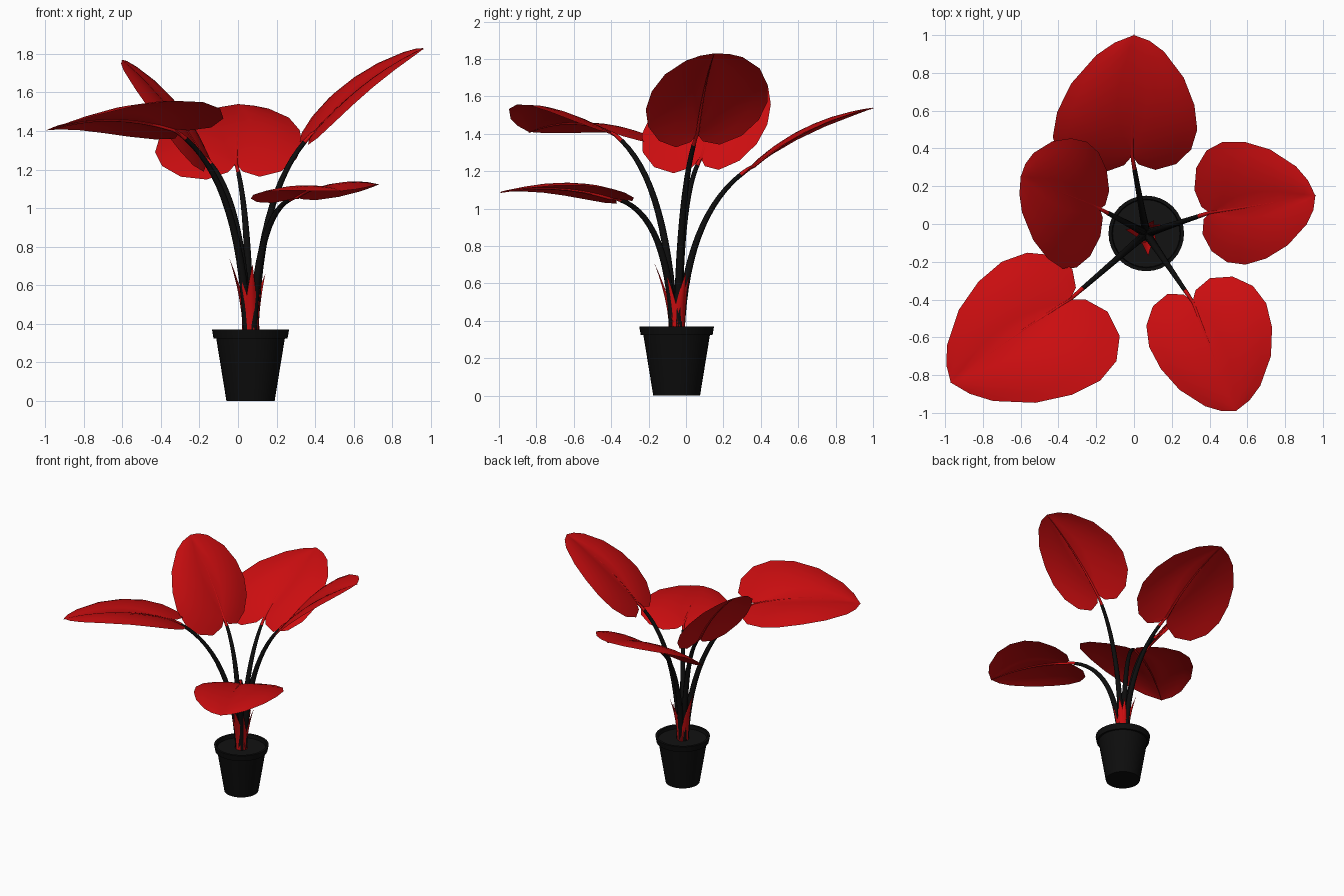
import bpy, bmesh, math
from mathutils import Vector

cube = bpy.data.objects.get("Cube")
if cube:
    bpy.data.objects.remove(cube)

CENTRE = Vector((0.065, -0.05, 0))


def material(name, rgb):
    m = bpy.data.materials.new(name)
    m.use_nodes = True
    m.diffuse_color = (*rgb, 1)
    bsdf = next(n for n in m.node_tree.nodes if n.type == 'BSDF_PRINCIPLED')
    bsdf.inputs["Base Color"].default_value = (*rgb, 1)
    return m


RED = material("leaf red", (0.6, 0.004, 0.005))
BLACK = material("stem and pot black", (0.004, 0.004, 0.004))
SOIL = material("soil black", (0.006, 0.006, 0.006))


def finish(name, bm, mat, angle=40):
    bmesh.ops.remove_doubles(bm, verts=bm.verts, dist=0.0005)
    mesh = bpy.data.meshes.new(name)
    bm.to_mesh(mesh)
    bm.free()
    mesh.materials.append(mat)
    ob = bpy.data.objects.new(name, mesh)
    bpy.context.collection.objects.link(ob)
    bpy.ops.object.select_all(action='DESELECT')
    ob.select_set(True)
    bpy.context.view_layer.objects.active = ob
    bpy.ops.object.shade_smooth_by_angle(angle=math.radians(angle))
    return ob


def bridge(bm, rows, closed=False):
    """Quads between successive rows of points."""
    rows = [[bm.verts.new(p) for p in row] for row in rows]
    n = len(rows[0])
    for a, b in zip(rows, rows[1:]):
        for i in range(n if closed else n - 1):
            j = (i + 1) % n
            bm.faces.new((a[i], a[j], b[j], b[i]))
    return rows


def circle(radius, z, n=32):
    return [CENTRE + Vector((radius * math.cos(math.tau * i / n),
                             radius * math.sin(math.tau * i / n), z)) for i in range(n)]


def tube(name, path, r0, r1, mat, sides=8):
    rows = []
    for k, p in enumerate(path):
        d = (path[min(k + 1, len(path) - 1)] - path[max(k - 1, 0)]).normalized()
        a = d.cross(Vector((0.31, 0.95, 0.05))).normalized()
        b = d.cross(a)
        r = r0 + (r1 - r0) * k / (len(path) - 1)
        rows.append([p + r * (a * math.cos(t) + b * math.sin(t))
                     for t in (math.tau * i / sides for i in range(sides))])
    bm = bmesh.new()
    rings = bridge(bm, rows, True)
    bm.faces.new(rings[0][::-1])
    bm.faces.new(rings[-1])
    bmesh.ops.recalc_face_normals(bm, faces=bm.faces)
    finish(name, bm, mat, 60)


# Pot: lathed wall with a rim, then the soil disc
bm = bmesh.new()
wall = [(0.125, 0), (0.178, 0.325), (0.192, 0.325), (0.2, 0.37), (0.182, 0.37), (0.177, 0.335)]
rings = bridge(bm, [circle(r, z) for r, z in wall], True)
bm.faces.new(rings[0][::-1])
finish("pot", bm, BLACK, 30)
bm = bmesh.new()
bm.faces.new([bm.verts.new(p) for p in circle(0.18, 0.342)])
finish("soil", bm, SOIL)

# Heart shaped half outline: (along the midrib, share of the half width)
OUTLINE = [(0, 0), (-0.08, 0.1), (-0.13, 0.36), (-0.07, 0.68), (0.07, 0.91), (0.25, 1),
           (0.46, 0.95), (0.68, 0.78), (0.88, 0.47), (0.96, 0.24), (1, 0)]
WIDEST = 0.25


def leaf(name, base, tip, left, right, bow, rise):
    base, tip, left, right = map(Vector, (base, tip, left, right))
    axis = tip - base
    normal = axis.cross(left - right).normalized()
    if normal.z < 0:
        normal.negate()

    def rib(u):
        return base + axis * u + normal * bow * 4 * u * (1 - u)

    # Blade, one half at a time
    bm = bmesh.new()
    last = len(OUTLINE) - 1
    for side in (left, right):
        reach = side - rib(WIDEST)
        rows = []
        for k, (u, w) in enumerate(OUTLINE):
            row = []
            for j in range(6):
                f = j / 5
                along = k / last * (1 - f) + u * f
                puff = 0.06 * reach.length * 4 * f * (1 - f) * w
                row.append(rib(along) + reach * w * f + normal * puff)
            rows.append(row)
        bridge(bm, rows)
    bmesh.ops.remove_doubles(bm, verts=bm.verts, dist=0.0005)
    bmesh.ops.recalc_face_normals(bm, faces=bm.faces)
    if sum(f.normal.dot(normal) for f in bm.faces) < 0:
        bmesh.ops.reverse_faces(bm, faces=bm.faces)
    finish(name + "_blade", bm, RED, 60)

    # Stem: black up to the red neck that runs on as the midrib
    out = Vector((base.x - CENTRE.x, base.y - CENTRE.y, 0))
    start = CENTRE + out.normalized() * 0.02 + Vector((0, 0, 0.33))
    bend = CENTRE + out * 0.13
    bend.z = 0.36 + rise * (base.z - 0.36)

    def arc(t):
        return start * (1 - t) ** 2 + bend * 2 * t * (1 - t) + base * t * t

    tube(name + "_stem", [arc(0.9 * i / 14) for i in range(15)], 0.024, 0.012, BLACK)
    neck = [arc(0.9 + 0.1 * i / 3) for i in range(3)]
    under = [rib(i / 8) - normal * 0.004 for i in range(9)]
    tube(name + "_midrib", neck + under, 0.012, 0.002, RED, 6)


leaf("back_leaf", (-0.01, 0.36, 1.23), (0, 1, 1.54),
     (0.335, 0.5, 1.33), (-0.43, 0.46, 1.29), 0.045, 0.75)
leaf("left_leaf", (0.4, 0.06, 1.4), (0.96, 0.15, 1.83),
     (0.47, 0.435, 1.57), (0.59, -0.215, 1.53), 0.035, 0.75)
leaf("front_right_leaf", (-0.34, -0.4, 1.41), (-0.97, -0.84, 1.41),
     (-0.18, -0.83, 1.55), (-0.7, -0.2, 1.39), 0.05, 0.8)
leaf("front_left_leaf", (0.31, -0.41, 1.06), (0.54, -0.99, 1.09),
     (0.7, -0.42, 1.11), (0.08, -0.65, 1.07), 0.035, 0.95)
leaf("right_leaf", (-0.18, 0.08, 1.27), (-0.6, 0.25, 1.77),
     (-0.25, 0.435, 1.45), (-0.38, -0.235, 1.4), 0.03, 0.8)

# Pointed sheaths around the foot of the stems
SHEATH_TIPS = [(-0.045, -0.03, 0.74), (0.075, -0.17, 0.71), (0.142, 0, 0.66),
               (0.105, 0.02, 0.65), (0.02, -0.11, 0.62), (0.12, -0.1, 0.64)]
for n, tip in enumerate(map(Vector, SHEATH_TIPS)):
    out = Vector((tip.x - CENTRE.x, tip.y - CENTRE.y, 0))
    away = out.normalized()
    across = Vector((-away.y, away.x, 0))
    rows = []
    for k in range(7):
        t = k / 6
        mid = CENTRE + away * 0.04 + (out - away * 0.04) * t ** 1.8
        mid.z = 0.335 + (tip.z - 0.335) * t
        half = 0.042 * (1 - t ** 1.6)
        rows.append([mid + across * half * s - away * half * 0.5 * s * s
                     for s in (-1, -0.5, 0, 0.5, 1)])
    bm = bmesh.new()
    bridge(bm, rows)
    finish(f"sheath_{n + 1}", bm, RED, 60)
